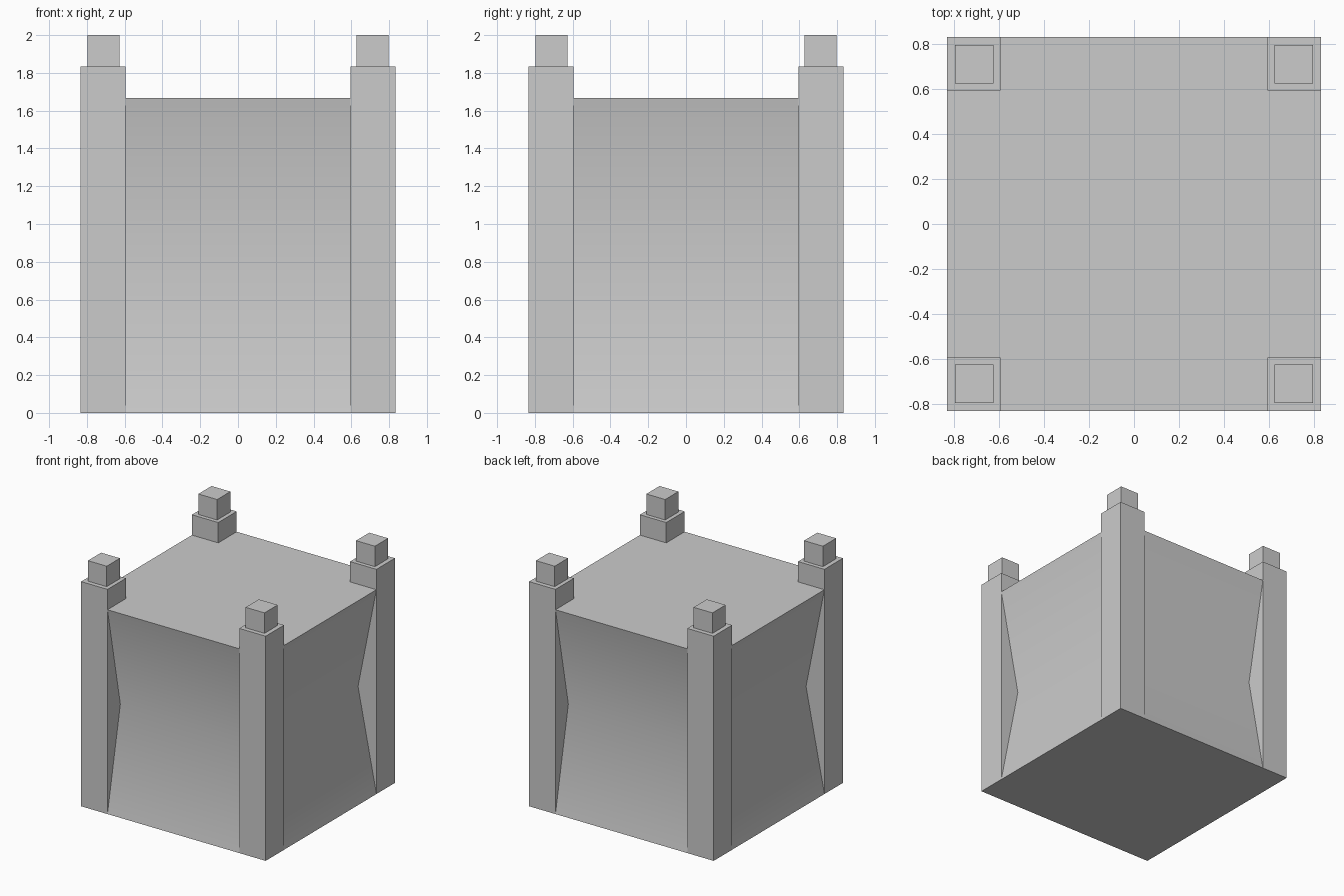
import bpy
import bmesh
import math

if "Cube" in bpy.data.objects:
    bpy.data.objects.remove(bpy.data.objects["Cube"])


def box(name, center, size):
    bpy.ops.mesh.primitive_cube_add(size=1, location=center)
    obj = bpy.context.object
    obj.name = name
    obj.scale = size
    bpy.ops.object.transform_apply(location=False, rotation=False, scale=True)
    return obj


# Body: square block with walls pinched in at mid height
HALF, WAIST, TOP = 0.833, 0.667, 1.667
bm = bmesh.new()
rings = []
for z, r in ((0, HALF), (TOP / 2, WAIST), (TOP, HALF)):
    rings.append([bm.verts.new((sx * r, sy * r, z))
                  for sx, sy in ((-1, -1), (1, -1), (1, 1), (-1, 1))])
for low, high in zip(rings, rings[1:]):
    for i in range(4):
        j = (i + 1) % 4
        bm.faces.new((low[i], low[j], high[j], high[i]))
bm.faces.new(rings[0][::-1])
bm.faces.new(rings[-1])
mesh = bpy.data.meshes.new("body")
bm.to_mesh(mesh)
bm.free()
body = bpy.data.objects.new("body", mesh)
bpy.context.collection.objects.link(body)
bpy.context.view_layer.objects.active = body
body.select_set(True)
bpy.ops.object.shade_smooth_by_angle(angle=math.radians(30))

# Corner posts with small square caps
for sx, x_name in ((-1, "left"), (1, "right")):
    for sy, y_name in ((-1, "front"), (1, "back")):
        side = f"{y_name}_{x_name}"
        box(f"{side}_post", (sx * 0.714, sy * 0.714, 0.9165), (0.238, 0.238, 1.833))
        box(f"{side}_post_cap", (sx * 0.712, sy * 0.712, 1.9165), (0.17, 0.17, 0.167))
